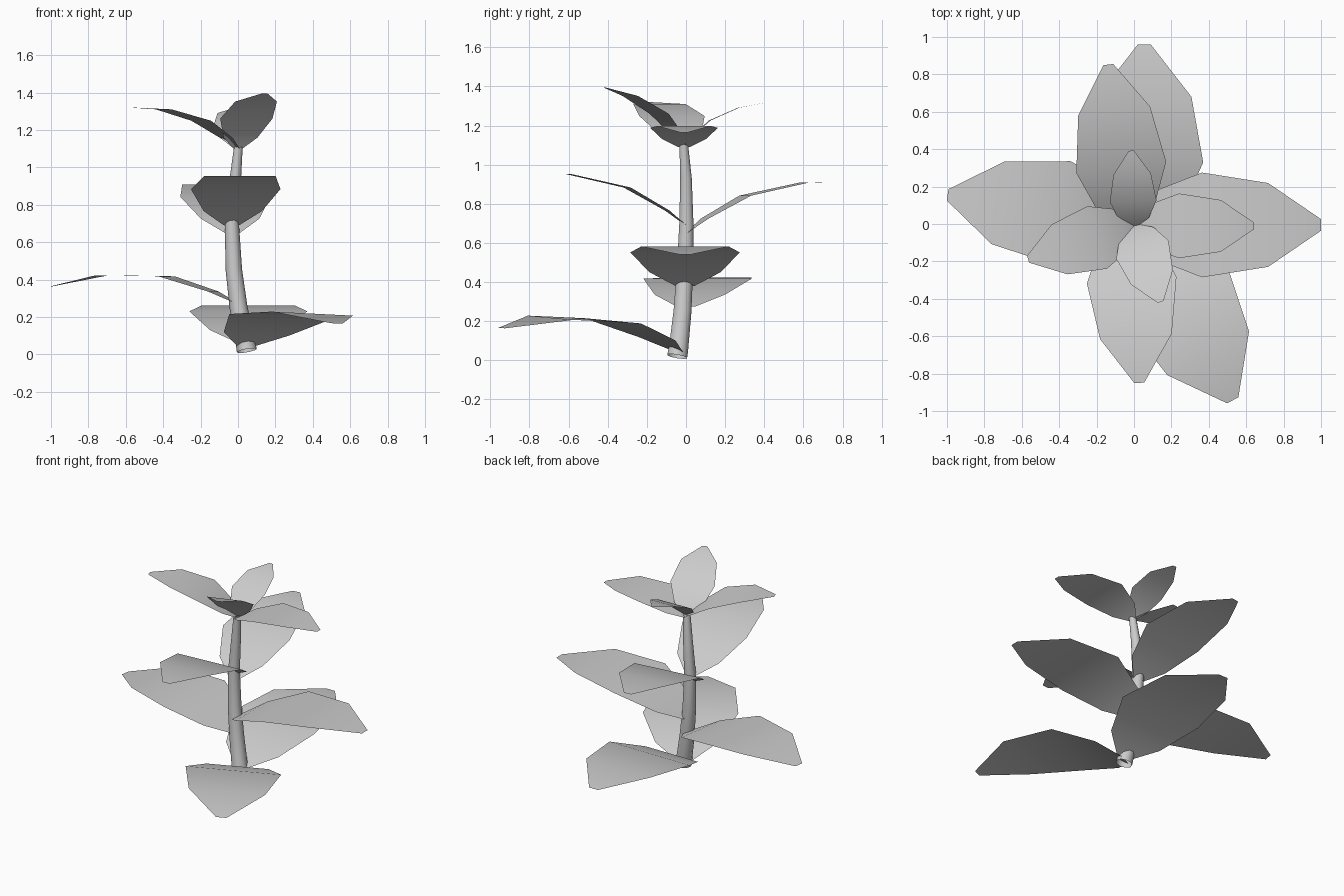
import bpy, bmesh, math
from mathutils import Vector, Matrix

if "Cube" in bpy.data.objects:
    bpy.data.objects.remove(bpy.data.objects["Cube"])


def finish(bm, name, smooth=True):
    mesh = bpy.data.meshes.new(name)
    bm.to_mesh(mesh)
    bm.free()
    for p in mesh.polygons:
        p.use_smooth = smooth
    obj = bpy.data.objects.new(name, mesh)
    bpy.context.collection.objects.link(obj)
    return obj


# Stem: tapered, gently curved open tube (centre point, radius)
STEM = [((0.047, -0.045, 0.02), 0.054), ((0.04, -0.038, 0.06), 0.052),
        ((0.003, -0.018, 0.25), 0.048), ((-0.022, -0.006, 0.45), 0.044),
        ((-0.033, 0.002, 0.70), 0.038), ((-0.015, 0.0, 0.93), 0.031),
        ((0.002, -0.012, 1.11), 0.023)]
SIDES = 10


def build_stem():
    bm = bmesh.new()
    pts = [Vector(p) for p, r in STEM]
    rings = []
    for i, (p, r) in enumerate(STEM):
        tangent = pts[min(i + 1, len(pts) - 1)] - pts[max(i - 1, 0)]
        rot = Vector((0, 0, 1)).rotation_difference(tangent)
        ring = []
        for k in range(SIDES):
            a = 2 * math.pi * k / SIDES
            ring.append(bm.verts.new(pts[i] + rot @ Vector((r * math.cos(a), r * math.sin(a), 0))))
        rings.append(ring)
    for a, b in zip(rings, rings[1:]):
        for k in range(SIDES):
            j = (k + 1) % SIDES
            bm.faces.new((a[k], a[j], b[j], b[k]))
    finish(bm, "stem")


# Leaf template: arched strip (distance, height, half-width factor)
LEAF = [(0, 0, 0.17), (0.12, 0.07, 0.65), (0.37, 0.17, 1.0),
        (0.72, 0.20, 0.80), (1.0, 0.16, 0.11)]


def build_leaf(name, base, azimuth, length, half_width, pitch, roll=0):
    bm = bmesh.new()
    rot = (Matrix.Rotation(math.radians(azimuth), 3, 'Z')
           @ Matrix.Rotation(math.radians(-pitch), 3, 'Y')
           @ Matrix.Rotation(math.radians(roll), 3, 'X'))
    rows = []
    for d, h, w in LEAF:
        rows.append([bm.verts.new(Vector(base) + rot @ Vector((d * length, s * w * half_width, h * length)))
                     for s in (-1, 1)])
    for a, b in zip(rows, rows[1:]):
        bm.faces.new((a[0], b[0], b[1], a[1]))
    finish(bm, name)


build_stem()

# Leaves in rising pairs: base, azimuth, length, half width, pitch, roll
LEAVES = [
    ("bottom_back_leaf", (0.055, -0.04, 0.06), 90, 1.0, 0.315, 0, 0),
    ("bottom_front_leaf", (0.04, -0.04, 0.045), -62, 1.02, 0.31, -2.4, -2.5),
    ("low_left_leaf", (-0.01, 0.0, 0.275), 171, 0.99, 0.28, -4, 0),
    ("low_right_leaf", (-0.01, -0.005, 0.38), 0, 1.01, 0.28, 0, 0),
    ("middle_back_leaf", (-0.03, 0.0, 0.65), 97.2, 0.885, 0.242, 7.5, 0),
    ("middle_front_leaf", (-0.035, 0.0, 0.69), -85.7, 0.88, 0.24, 8, 0),
    ("top_right_leaf", (0.0, -0.01, 1.09), 0, 0.637, 0.173, -2.4, 0),
    ("top_left_leaf", (0.0, -0.01, 1.1), 197.5, 0.625, 0.175, 11.2, 0),
    ("top_back_leaf", (0.0, -0.01, 1.1), 92, 0.45, 0.125, 19, 0),
    ("top_front_leaf", (0.0, -0.01, 1.1), -70.7, 0.515, 0.148, 25.3, 0),
]
for leaf in LEAVES:
    build_leaf(*leaf)
